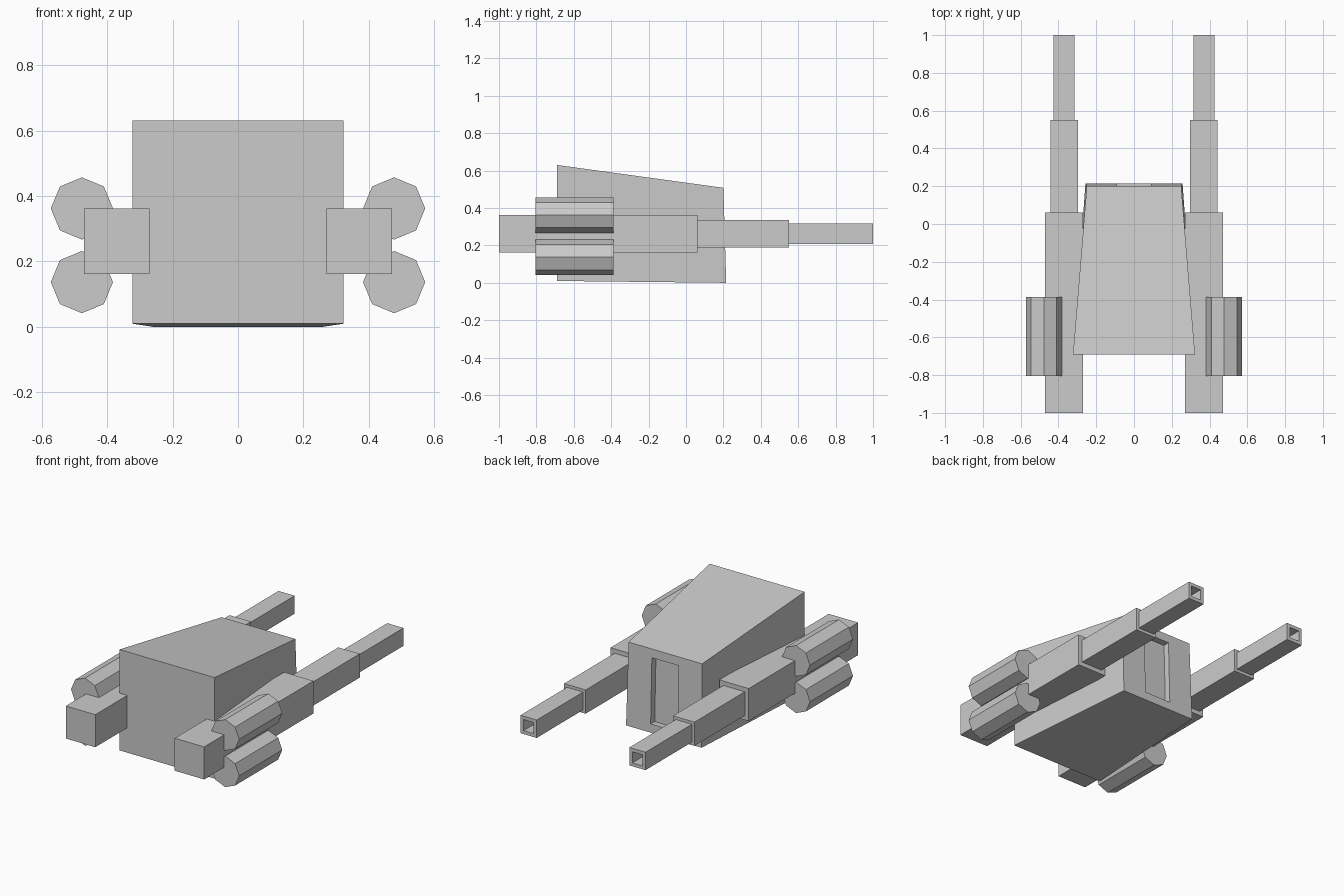
import bpy, bmesh, math

if "Cube" in bpy.data.objects:
    bpy.data.objects.remove(bpy.data.objects["Cube"])


def finish(name, bm, mirror=False):
    me = bpy.data.meshes.new(name)
    bm.to_mesh(me)
    bm.free()
    ob = bpy.data.objects.new(name, me)
    bpy.context.collection.objects.link(ob)
    if mirror:
        ob.modifiers.new("mirror", 'MIRROR').use_axis[0] = True
    return ob


def bar(name, x, z, sides, turn, profile):
    """Closed bar along y through (x, z); profile is a list of (y, radius)."""
    bm = bmesh.new()
    rings = []
    for y, r in profile:
        angles = [turn + 2 * math.pi * i / sides for i in range(sides)]
        rings.append([bm.verts.new((x + r * math.cos(a), y, z + r * math.sin(a)))
                      for a in angles])
    for a, b in zip(rings, rings[1:]):
        for i in range(sides):
            j = (i + 1) % sides
            bm.faces.new((a[i], a[j], b[j], b[i]))
    bm.faces.new(rings[0])
    bm.faces.new(rings[-1])
    bmesh.ops.recalc_face_normals(bm, faces=bm.faces)
    return finish(name, bm, mirror=True)


# Tapered central body
bm = bmesh.new()
outline = [(-0.69, 0.01, 0.323), (0.215, 0.0, 0.257),
           (0.20, 0.508, 0.25), (-0.69, 0.63, 0.323)]   # y, z, half width
left = [bm.verts.new((-w, y, z)) for y, z, w in outline]
right = [bm.verts.new((w, y, z)) for y, z, w in outline]
bm.faces.new(left)
bm.faces.new(right)
for i in range(4):
    j = (i + 1) % 4
    bm.faces.new((left[i], left[j], right[j], right[i]))
bmesh.ops.recalc_face_normals(bm, faces=bm.faces)

# Narrow recessed panel in the +y end
end = max(bm.faces, key=lambda f: f.calc_center_median().y)
bmesh.ops.inset_individual(bm, faces=[end], thickness=0.075)
for v in end.verts:
    v.co.x = math.copysign(0.091, v.co.x)
bm.normal_update()
bmesh.ops.inset_individual(bm, faces=[end], thickness=0, depth=-0.04)
finish("body", bm)

# Stepped square guns with hollow muzzles
half = [(-1.0, 0.1), (0.062, 0.1), (0.062, 0.073), (0.55, 0.073),
        (0.55, 0.055), (1.0, 0.055), (1.0, 0.034), (0.88, 0.034)]
bar("side_gun", 0.37, 0.262, 4, math.pi / 4,
    [(y, h * math.sqrt(2)) for y, h in half])

# Octagonal canisters, two on each side
for label, z in (("upper", 0.362), ("lower", 0.137)):
    bar(label + "_canister", 0.477, z, 8, 0, [(-0.805, 0.095), (-0.387, 0.095)])
